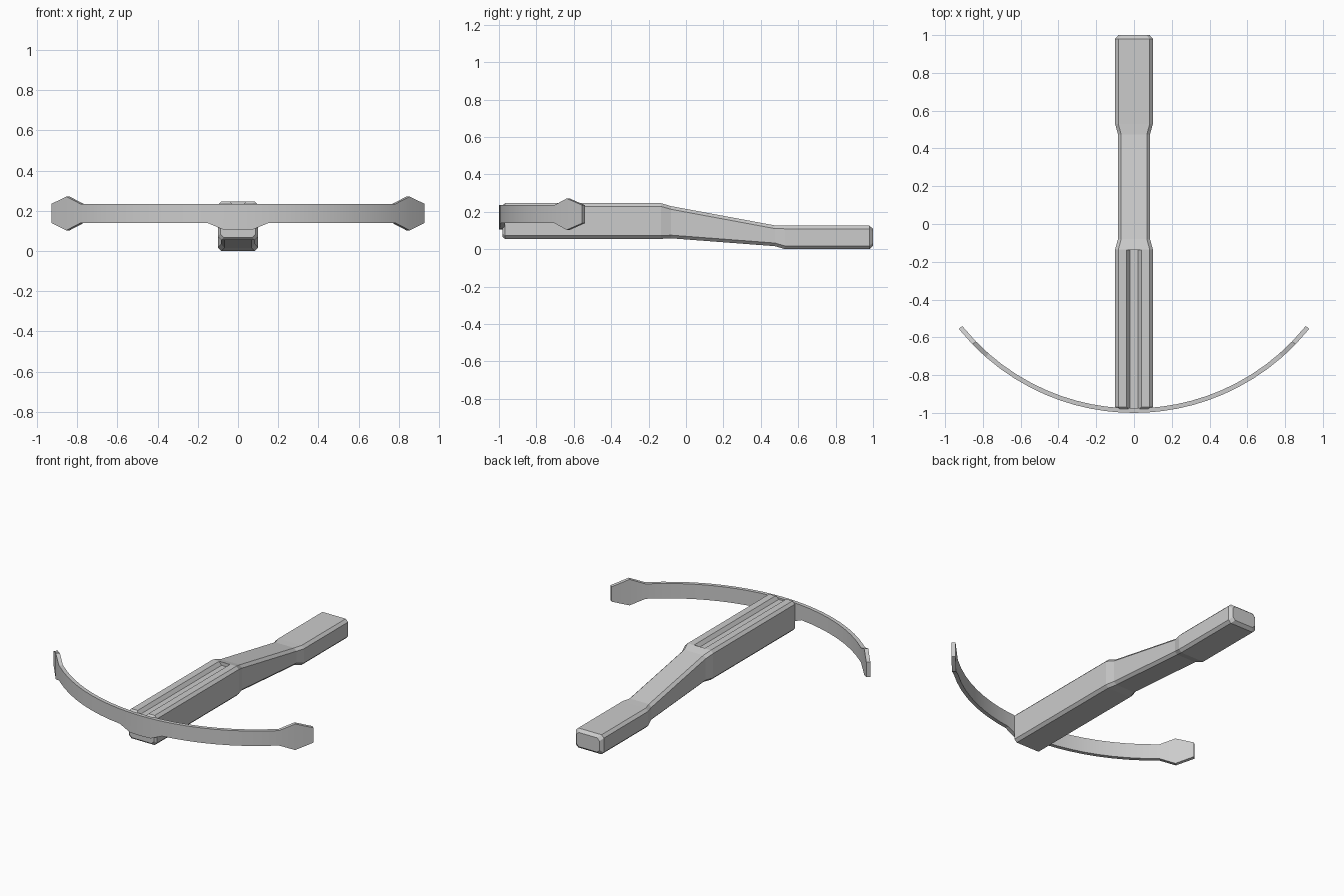
import bpy, bmesh, math

if "Cube" in bpy.data.objects:
    bpy.data.objects.remove(bpy.data.objects["Cube"])


def loft(name, rings):
    """Join equal-length rings of points into a closed, capped solid."""
    bm = bmesh.new()
    rows = [[bm.verts.new(p) for p in ring] for ring in rings]
    n = len(rows[0])
    for a, b in zip(rows, rows[1:]):
        for i in range(n):
            j = (i + 1) % n
            bm.faces.new((a[i], a[j], b[j], b[i]))
    bm.faces.new(rows[0])
    bm.faces.new(rows[-1])
    bmesh.ops.recalc_face_normals(bm, faces=bm.faces)
    mesh = bpy.data.meshes.new(name)
    bm.to_mesh(mesh)
    bm.free()
    obj = bpy.data.objects.new(name, mesh)
    bpy.context.collection.objects.link(obj)
    return obj


def chamfered(y, w, z0, z1, c=0.017):
    """Rectangle with cut corners, across the stock at y."""
    xz = [(w - c, z0), (w, z0 + c), (w, z1 - c), (w - c, z1),
          (c - w, z1), (-w, z1 - c), (-w, z0 + c), (c - w, z0)]
    return [(x, y, z) for x, z in xz]


# Stock: y, half width, bottom, top
stations = [(-0.982, 0.088, 0.067, 0.233), (-0.968, 0.1, 0.055, 0.246),
            (-0.135, 0.1, 0.055, 0.246), (-0.08, 0.085, 0.058, 0.23),
            (0.475, 0.085, 0.016, 0.127), (0.53, 0.1, 0.0, 0.126),
            (0.98, 0.1, 0.0, 0.126), (1.0, 0.083, 0.017, 0.109)]
stock = loft("stock", [chamfered(*s) for s in stations])

# Bolt groove cut into the top of the stock
groove = [(-0.022, 0.224), (0.022, 0.224), (0.04, 0.248), (0.04, 0.3), (-0.04, 0.3), (-0.04, 0.248)]
cutter = loft("groove_cutter", [[(x, y, z) for x, z in groove] for y in (-1.05, -0.137)])
cutter.hide_render = True
cutter.hide_viewport = True
cut = stock.modifiers.new("groove", "BOOLEAN")
cut.operation = "DIFFERENCE"
cut.solver = "EXACT"
cut.object = cutter

# Bow: half outline as distance from centre, bottom, top; mirrored along an arc
R, T = 1.19, 0.024
half = [(0, 0.105, 0.235), (0.075, 0.107, 0.235), (0.15, 0.139, 0.235)]
half += [(0.15 + 0.08 * i, 0.139, 0.235) for i in range(1, 8)]
half += [(0.785, 0.139, 0.235), (0.855, 0.103, 0.271), (0.928, 0.139, 0.235)]
outline = [(-x, a, b) for x, a, b in half[:0:-1]] + half


def bow_section(x, z0, z1):
    a = math.asin(x / R)
    pts = [(r * math.sin(a), R - 1 - r * math.cos(a)) for r in (R, R - T)]
    return [(*pts[0], z0), (*pts[1], z0), (*pts[1], z1), (*pts[0], z1)]


bow = loft("bow", [bow_section(*s) for s in outline])
bpy.context.view_layer.objects.active = bow
bow.select_set(True)
bpy.ops.object.shade_smooth_by_angle(angle=math.radians(20))
